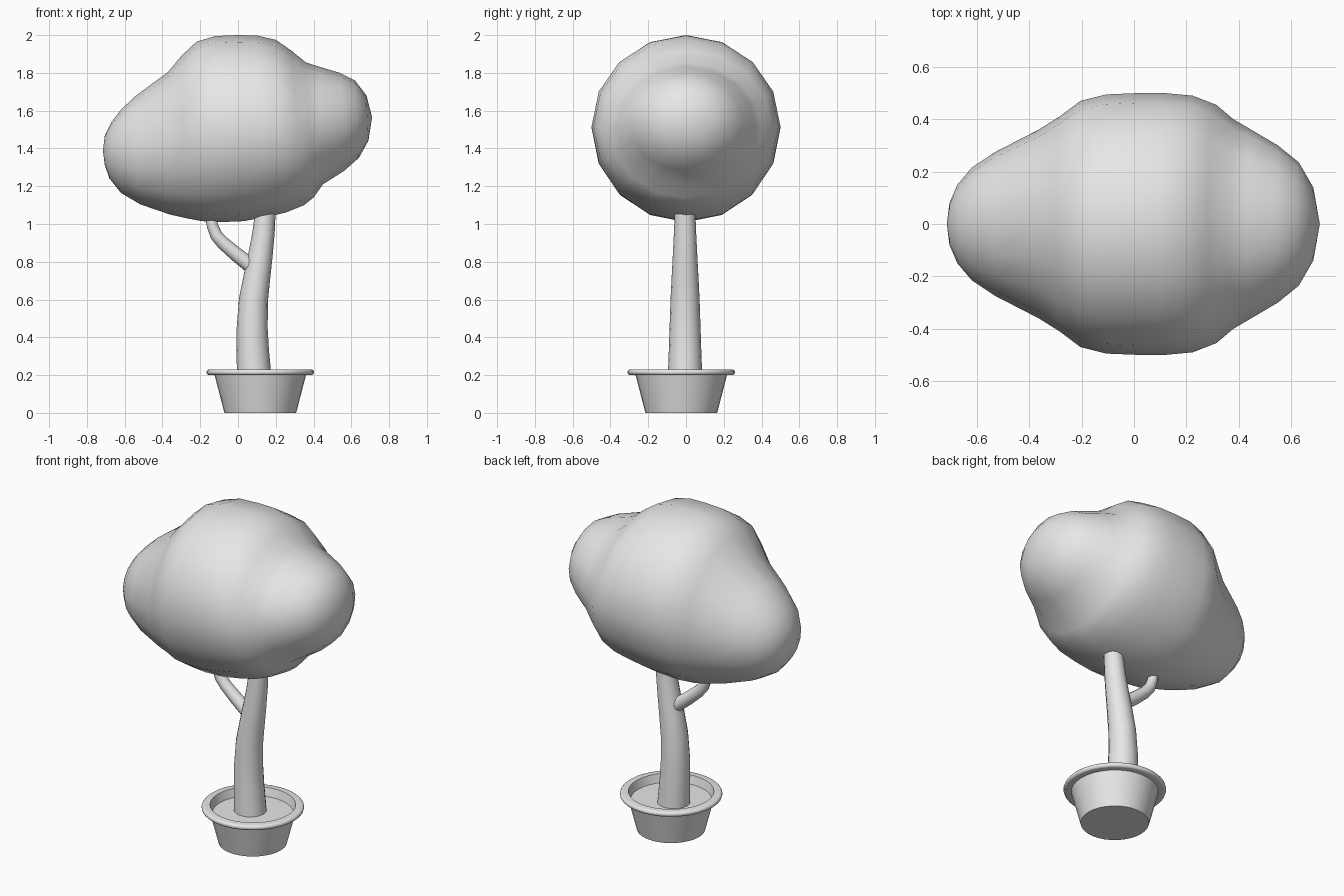
import bpy, bmesh, math
from mathutils import Vector

cube = bpy.data.objects.get("Cube")
if cube:
    bpy.data.objects.remove(cube, do_unlink=True)

grey = bpy.data.materials.new("plain grey")
grey.use_nodes = True
colour = (0.8, 0.8, 0.8, 1)
grey.diffuse_color = colour
grey.node_tree.nodes["Principled BSDF"].inputs["Base Color"].default_value = colour


def loft(name, rings, start=None, end=None, angle=40):
    """Skin a list of vertex rings, closing the ends with optional pole points."""
    bm = bmesh.new()
    loops = [[bm.verts.new(p) for p in ring] for ring in rings]
    count = len(loops[0])
    for a, b in zip(loops, loops[1:]):
        for i in range(count):
            j = (i + 1) % count
            bm.faces.new((a[i], a[j], b[j], b[i]))
    for loop, pole in ((loops[0], start), (loops[-1], end)):
        if pole:
            tip = bm.verts.new(pole)
            for i in range(count):
                bm.faces.new((loop[i], loop[(i + 1) % count], tip))
        else:
            bm.faces.new(loop)
    bmesh.ops.recalc_face_normals(bm, faces=bm.faces)
    mesh = bpy.data.meshes.new(name)
    bm.to_mesh(mesh)
    bm.free()
    mesh.materials.append(grey)
    obj = bpy.data.objects.new(name, mesh)
    bpy.context.collection.objects.link(obj)
    bpy.ops.object.select_all(action='DESELECT')
    obj.select_set(True)
    bpy.context.view_layer.objects.active = obj
    bpy.ops.object.shade_smooth_by_angle(angle=math.radians(angle))
    return obj


def ring(centre, u, v, count):
    """Ellipse of points around centre with half axes u and v."""
    turns = [2 * math.pi * i / count for i in range(count)]
    return [centre + u * math.cos(t) + v * math.sin(t) for t in turns]


def tube(name, path, count=16):
    """Tapered round limb in the xz plane; path holds (x, z, radius)."""
    pts = [Vector((x, -0.005, z)) for x, z, r in path]
    side = Vector((0, 1, 0))
    rings = []
    for i, (x, z, r) in enumerate(path):
        along = (pts[min(i + 1, len(pts) - 1)] - pts[max(i - 1, 0)]).normalized()
        rings.append(ring(pts[i], side.cross(along) * r, side * r, count))
    return loft(name, rings)


# Foliage: tilted elliptical sections (top x, top z, bottom x, bottom z, half width)
sections = [
    (-.705, 1.47, -.705, 1.31, .08), (-.67, 1.54, -.68, 1.24, .15),
    (-.62, 1.605, -.62, 1.165, .215), (-.54, 1.68, -.52, 1.105, .275),
    (-.37, 1.805, -.36, 1.05, .36), (-.3, 1.89, -.27, 1.03, .41),
    (-.22, 1.965, -.19, 1.015, .47), (-.12, 1.995, -.09, 1.01, .495),
    (0, 2, .03, 1.015, .5), (.1, 1.998, .14, 1.035, .5),
    (.2, 1.975, .25, 1.06, .49), (.28, 1.92, .35, 1.1, .455),
    (.36, 1.855, .4, 1.14, .4), (.43, 1.833, .45, 1.21, .365),
    (.54, 1.8, .56, 1.28, .3), (.62, 1.76, .64, 1.35, .235),
    (.68, 1.68, .69, 1.44, .14)]
rings = []
for xt, zt, xb, zb, width in sections:
    top, bottom = Vector((xt, 0, zt)), Vector((xb, 0, zb))
    rings.append(ring((top + bottom) / 2, (top - bottom) / 2, Vector((0, width, 0)), 16))
loft("foliage", rings, (-.715, 0, 1.39), (.71, 0, 1.565), angle=60)

# Trunk and side branch
tube("trunk", [(.087, .17, .092), (.078, .33, .086), (.075, .45, .082), (.082, .6, .077),
               (.1, .72, .071), (.118, .83, .065), (.135, .95, .059), (.148, 1.1, .053)])
tube("branch", [(.06, .785, .04), (-.01, .84, .038), (-.08, .9, .035),
                (-.115, .94, .033), (-.135, .99, .03), (-.15, 1.06, .027)], 12)

# Pot: one turned profile running up the wall, round the rolled rim and down to the soil
profile = [(.19, 0), (.242, .2), (.27, .2)]
profile += [(.27 + .015 * math.cos(t), .215 + .015 * math.sin(t))
            for t in (math.radians(a) for a in range(-60, 91, 30))]
profile += [(.238, .23), (.225, .18)]
x_axis, y_axis = Vector((1, 0, 0)), Vector((0, 1, 0))
loft("pot", [ring(Vector((.118, -.025, z)), x_axis * r, y_axis * r, 32) for r, z in profile])
